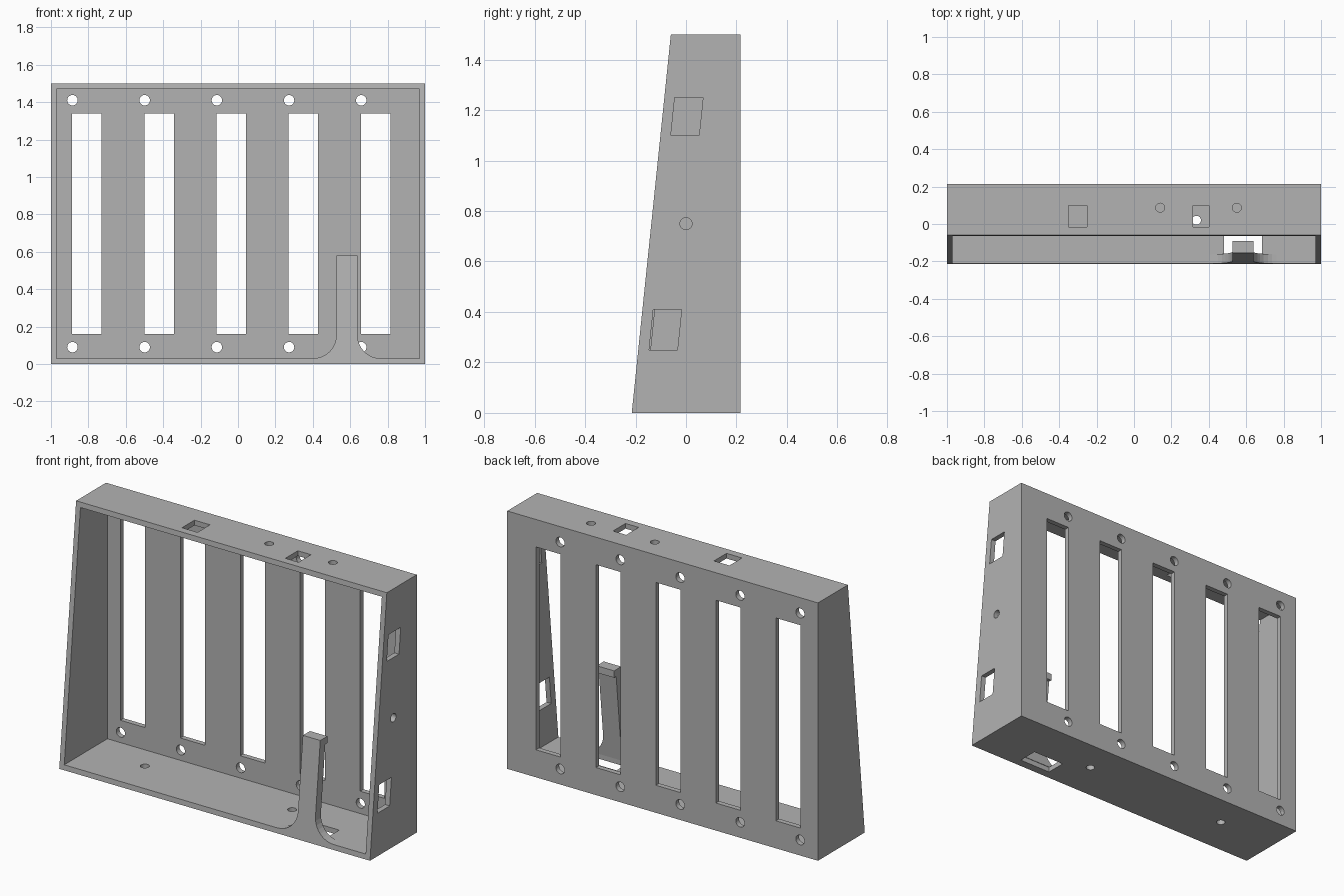
import bpy, bmesh, math
from mathutils import Vector

cube = bpy.data.objects.get("Cube")
if cube:
    bpy.data.objects.remove(cube, do_unlink=True)

HEIGHT, DEPTH, WALL = 1.5, 0.215, 0.03
SLOPE = 0.155 / HEIGHT                      # lean of the open front

grey = bpy.data.materials.new("plastic_grey")
grey.use_nodes = True
colour = (0.45, 0.45, 0.45, 1)
grey.diffuse_color = colour
grey.node_tree.nodes["Principled BSDF"].inputs["Base Color"].default_value = colour


def front(z):
    return -DEPTH + SLOPE * z


def prism(bm, outline, axis, lo, hi):
    """Extrude a 2D outline from lo to hi along the x, y or z axis."""
    def place(a, b):
        co = [a, b]
        co.insert(axis, lo)
        return bm.verts.new(co)
    face = bm.faces.new([place(a, b) for a, b in outline])
    step = Vector((0, 0, 0))
    step[axis] = hi - lo
    res = bmesh.ops.extrude_face_region(bm, geom=[face])
    new = [v for v in res["geom"] if isinstance(v, bmesh.types.BMVert)]
    bmesh.ops.translate(bm, verts=new, vec=step)


def rect(a0, a1, b0, b1):
    return [(a0, b0), (a1, b0), (a1, b1), (a0, b1)]


def circle(a, b, r, n=24):
    return [(a + r * math.cos(math.tau * i / n), b + r * math.sin(math.tau * i / n))
            for i in range(n)]


def finish(bm, name):
    bmesh.ops.recalc_face_normals(bm, faces=bm.faces)
    mesh = bpy.data.meshes.new(name)
    bm.to_mesh(mesh)
    bm.free()
    mesh.materials.append(grey)
    obj = bpy.data.objects.new(name, mesh)
    bpy.context.collection.objects.link(obj)
    return obj


def cut(target, cutter):
    mod = target.modifiers.new("cut", 'BOOLEAN')
    mod.operation, mod.solver, mod.object = 'DIFFERENCE', 'EXACT', cutter
    bpy.context.view_layer.objects.active = target
    bpy.ops.object.modifier_apply(modifier=mod.name)
    bpy.data.objects.remove(cutter, do_unlink=True)


# Tapered housing
bm = bmesh.new()
prism(bm, [(front(0), 0), (DEPTH, 0), (DEPTH, HEIGHT), (front(HEIGHT), HEIGHT)], 0, -1, 1)
housing = finish(bm, "housing")

# Cavity, open at the front
bm = bmesh.new()
prism(bm, rect(-0.5, DEPTH - WALL, WALL, HEIGHT - WALL), 0, -1 + WALL, 1 - WALL)
cut(housing, finish(bm, "cavity_cutter"))

# Openings through the walls
bm = bmesh.new()
for i in range(5):                          # back slots and screw holes
    x = -0.887 + 0.386 * i
    prism(bm, rect(x, x + 0.158, 0.16, 1.34), 1, 0.15, 0.3)
    for z in (0.09, 1.41):
        prism(bm, circle(x + 0.002, z, 0.028), 1, 0.15, 0.3)
for x0, x1 in ((-0.35, -0.25), (0.315, 0.4)):   # top windows
    prism(bm, rect(x0, x1, -0.015, 0.1), 2, 1.45, 1.6)
for x in (0.14, 0.55):                      # top round holes
    prism(bm, circle(x, 0.087, 0.024), 2, 1.45, 1.6)
for x in (-0.614, 0.334):                   # floor round holes
    prism(bm, circle(x, 0.02, 0.024), 2, -0.1, 0.1)
prism(bm, rect(0.48, 0.685, -0.165, -0.047), 2, -0.1, 0.1)   # floor window
for y, z0, z1 in ((-0.146, 0.25, 0.41), (-0.06, 1.1, 1.25)):  # leaning side windows
    lean = SLOPE * (z1 - z0)
    prism(bm, [(y, z0), (y + 0.112, z0), (y + 0.112 + lean, z1), (y + lean, z1)], 0, 0.9, 1.1)
prism(bm, circle(0, 0.75, 0.024), 0, 0.9, 1.1)
cut(housing, finish(bm, "opening_cutter"))

# Clip with flared foot, leaning with the front
CX, HALF, FLARE, TOP = 0.582, 0.056, 0.125, 0.58
side = []
for i in range(9):
    t = math.pi / 2 * i / 8
    side.append((HALF + FLARE * (1 - math.sin(t)), WALL + FLARE * (1 - math.cos(t))))
side.append((HALF, TOP))
outline = [(CX + a, z) for a, z in side] + [(CX - a, z) for a, z in reversed(side)]
bm = bmesh.new()
prism(bm, outline, 1, 0, 0.05)
for v in bm.verts:
    v.co.y += front(v.co.z)
finish(bm, "clip")

# Hook on the back of the clip
bm = bmesh.new()
prism(bm, [(front(TOP - 0.04) + 0.04, TOP - 0.04), (-0.09, TOP - 0.04),
           (-0.09, TOP), (front(TOP) + 0.04, TOP)], 0, CX - HALF, CX + HALF)
finish(bm, "clip_hook")
